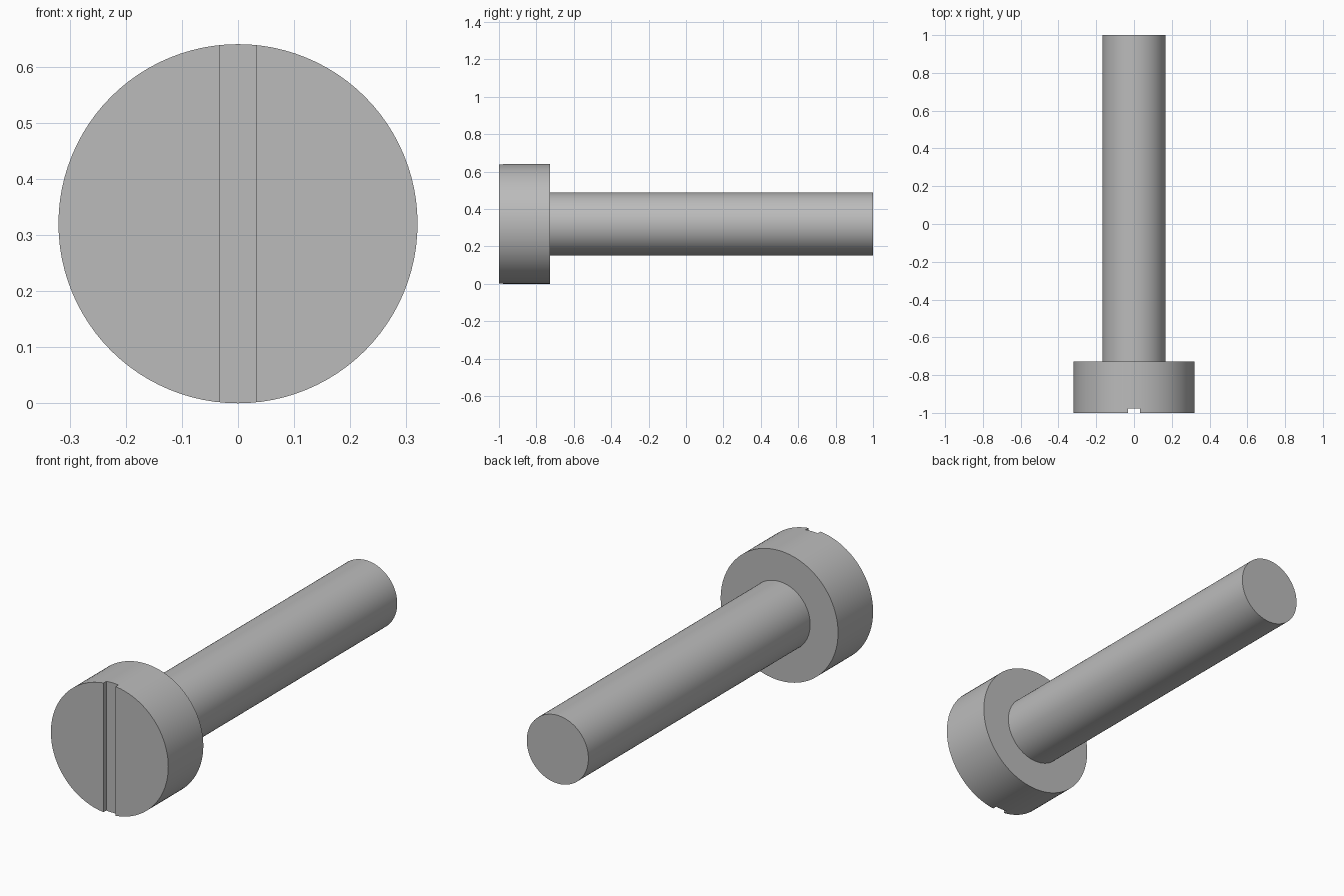
import bpy
import math

if "Cube" in bpy.data.objects:
    bpy.data.objects.remove(bpy.data.objects["Cube"])

HEAD_R, SHAFT_R = 0.32, 0.168
FRONT, SHOULDER, TIP = -1.0, -0.727, 1.0
SLOT_W, SLOT_D = 0.066, 0.022

steel = bpy.data.materials.new("grey steel")
steel.use_nodes = True
grey = (0.5, 0.5, 0.5, 1)
steel.diffuse_color = grey
steel.node_tree.nodes["Principled BSDF"].inputs["Base Color"].default_value = grey


def rod(name, radius, y0, y1):
    """Cylinder lying along y between y0 and y1."""
    bpy.ops.mesh.primitive_cylinder_add(
        vertices=96, radius=radius, depth=y1 - y0,
        location=(0, (y0 + y1) / 2, HEAD_R), rotation=(math.pi / 2, 0, 0))
    ob = bpy.context.object
    ob.name = name
    ob.data.materials.append(steel)
    return ob


def smooth(ob):
    bpy.ops.object.select_all(action="DESELECT")
    ob.select_set(True)
    bpy.context.view_layer.objects.active = ob
    bpy.ops.object.shade_smooth_by_angle(angle=math.radians(30))


# Round head and plain shaft
head = rod("screw_head", HEAD_R, FRONT, SHOULDER)
shaft = rod("shaft", SHAFT_R, SHOULDER, TIP)

# Straight driver slot across the face of the head
bpy.ops.mesh.primitive_cube_add(size=1, location=(0, FRONT, HEAD_R))
cutter = bpy.context.object
cutter.name = "slot_cutter"
cutter.scale = (SLOT_W, SLOT_D * 2, HEAD_R * 3)
cutter.data.materials.append(steel)

cut = head.modifiers.new("slot", "BOOLEAN")
cut.operation = "DIFFERENCE"
cut.solver = "EXACT"
cut.object = cutter
bpy.context.view_layer.objects.active = head
bpy.ops.object.modifier_apply(modifier=cut.name)
bpy.data.objects.remove(cutter)

for part in (head, shaft):
    smooth(part)
